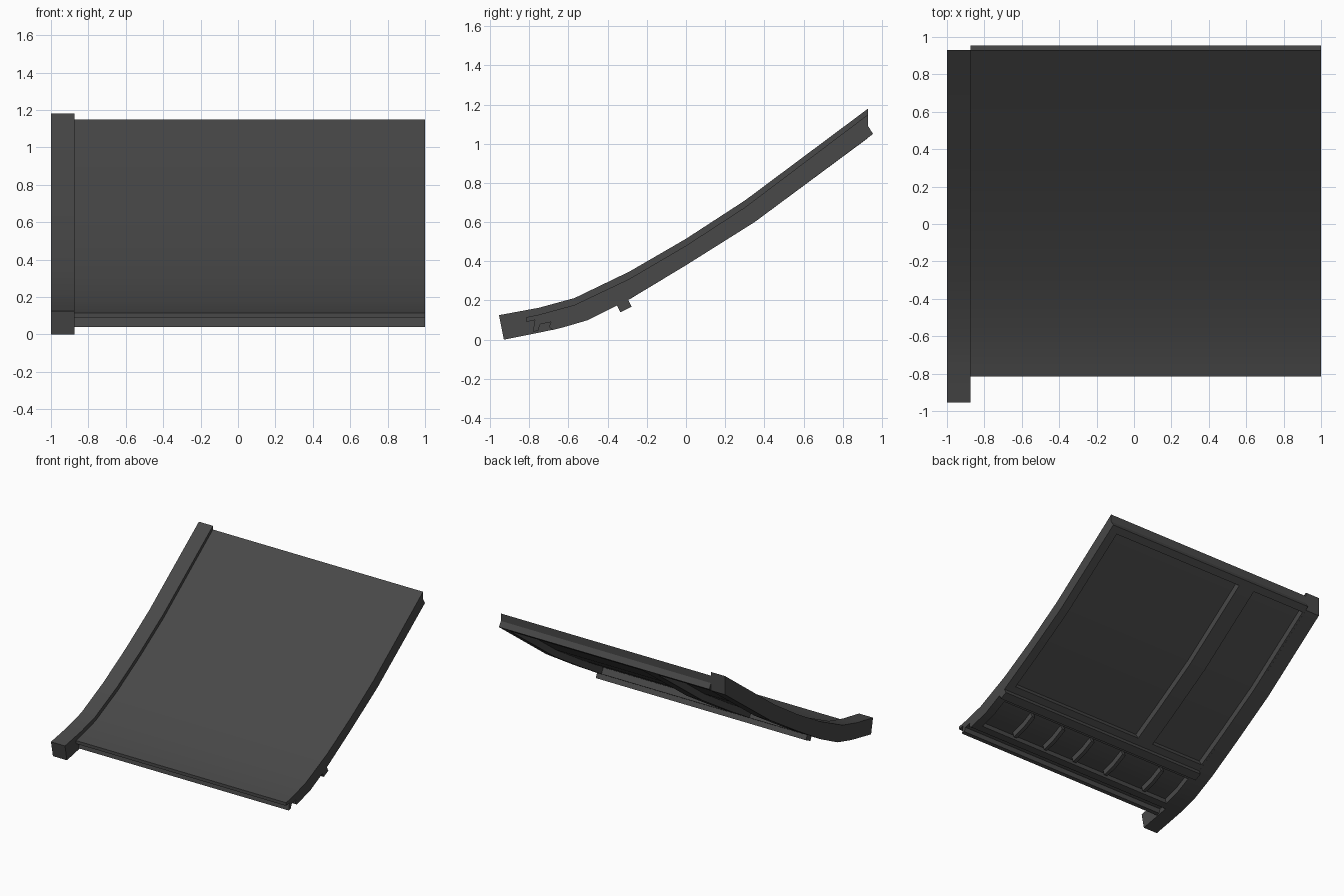
import bpy, bmesh
from math import radians
from mathutils import Vector

if "Cube" in bpy.data.objects:
    bpy.data.objects.remove(bpy.data.objects["Cube"])

# Dark charcoal finish
dark = bpy.data.materials.new("charcoal")
dark.diffuse_color = (0.065, 0.065, 0.065, 1.0)
dark.use_nodes = True
dark.node_tree.nodes["Principled BSDF"].inputs["Base Color"].default_value = dark.diffuse_color


def add_prism(bm, profile, x0, x1):
    """Extrude a closed (y, z) profile along x."""
    a = [bm.verts.new((x0, y, z)) for y, z in profile]
    b = [bm.verts.new((x1, y, z)) for y, z in profile]
    bm.faces.new(a)
    bm.faces.new(b[::-1])
    n = len(profile)
    for i in range(n):
        j = (i + 1) % n
        bm.faces.new((a[i], b[i], b[j], a[j]))


def make_object(name, prisms):
    bm = bmesh.new()
    for profile, x0, x1 in prisms:
        add_prism(bm, profile, x0, x1)
    bmesh.ops.recalc_face_normals(bm, faces=bm.faces)
    mesh = bpy.data.meshes.new(name)
    bm.to_mesh(mesh)
    bm.free()
    mesh.materials.append(dark)
    ob = bpy.data.objects.new(name, mesh)
    bpy.context.collection.objects.link(ob)
    return ob


def band(points, depth, below=0.02):
    """Closed cutter profile following the underside, sunk in by depth."""
    inner, outer = [], []
    for i, p in enumerate(points):
        t = Vector(points[min(i + 1, len(points) - 1)]) - Vector(points[max(i - 1, 0)])
        n = Vector((-t.y, t.x)).normalized()
        inner.append(tuple(Vector(p) + n * depth))
        outer.append(tuple(Vector(p) - n * below))
    return inner + outer[::-1]


# Raised side beam
beam_top = [(-0.955, 0.125), (-0.75, 0.163), (-0.57, 0.212), (-0.29, 0.347),
            (0.0, 0.515), (0.3, 0.71), (0.93, 1.18)]
beam_bottom = [(0.93, 1.03), (0.35, 0.60), (0.0, 0.38), (-0.29, 0.205),
               (-0.5, 0.10), (-0.66, 0.055), (-0.73, 0.04), (-0.93, 0.0)]
beam = make_object("side_beam", [(beam_top + beam_bottom, -1.0, -0.875)])

# Main panel: curved top, notched back edge, cross bar and front hooks
panel_top = [(-0.815, 0.115), (-0.75, 0.128), (-0.57, 0.177), (-0.29, 0.31),
             (0.0, 0.48), (0.3, 0.675), (0.93, 1.15)]
back_edge = [(0.93, 1.09), (0.955, 1.05)]
underside = [(0.35, 0.60), (0.0, 0.38)]
cross_bar = [(-0.295, 0.203), (-0.278, 0.168), (-0.335, 0.14), (-0.352, 0.174)]
front_hooks = [(-0.5, 0.10), (-0.63, 0.062), (-0.68, 0.05), (-0.70, 0.065),
               (-0.69, 0.09), (-0.745, 0.078), (-0.755, 0.046), (-0.782, 0.04),
               (-0.772, 0.10), (-0.815, 0.09)]
panel = make_object("deck_panel", [
    (panel_top + back_edge + underside + cross_bar + front_hooks, -0.875, 1.0)])

# Underside pockets: two long ones, and a lower row split by short ribs
long_pocket = band([(-0.25, 0.23), (0.0, 0.38), (0.35, 0.60), (0.91, 1.017)], 0.05)
low_pocket = band([(-0.63, 0.062), (-0.5, 0.10), (-0.38, 0.16)], 0.045)
short_rib = band([(-0.61, 0.068), (-0.5, 0.10), (-0.4, 0.15)], 0.05, 0.0)
pockets = make_object("pocket_cutter", [
    (long_pocket, -0.25, 0.93), (long_pocket, -0.86, -0.39), (low_pocket, -0.84, 0.93)])
pockets.hide_render = True

cut = panel.modifiers.new("pockets", 'BOOLEAN')
cut.operation = 'DIFFERENCE'
cut.solver = 'EXACT'
cut.object = pockets
bpy.context.view_layer.update()
depsgraph = bpy.context.evaluated_depsgraph_get()
result = bpy.data.meshes.new_from_object(panel.evaluated_get(depsgraph))
panel.modifiers.clear()
panel.data = result
bpy.data.objects.remove(pockets, do_unlink=True)

# Short ribs in the lower pocket
ribs = make_object("short_ribs", [(short_rib, x - 0.015, x + 0.015)
                                  for x in (0.63, 0.34, 0.06, -0.24, -0.61)])

# Smooth the gentle curves, keep the corners crisp
for ob in (beam, panel, ribs):
    bpy.ops.object.select_all(action='DESELECT')
    ob.select_set(True)
    bpy.context.view_layer.objects.active = ob
    bpy.ops.object.shade_smooth_by_angle(angle=radians(25))
